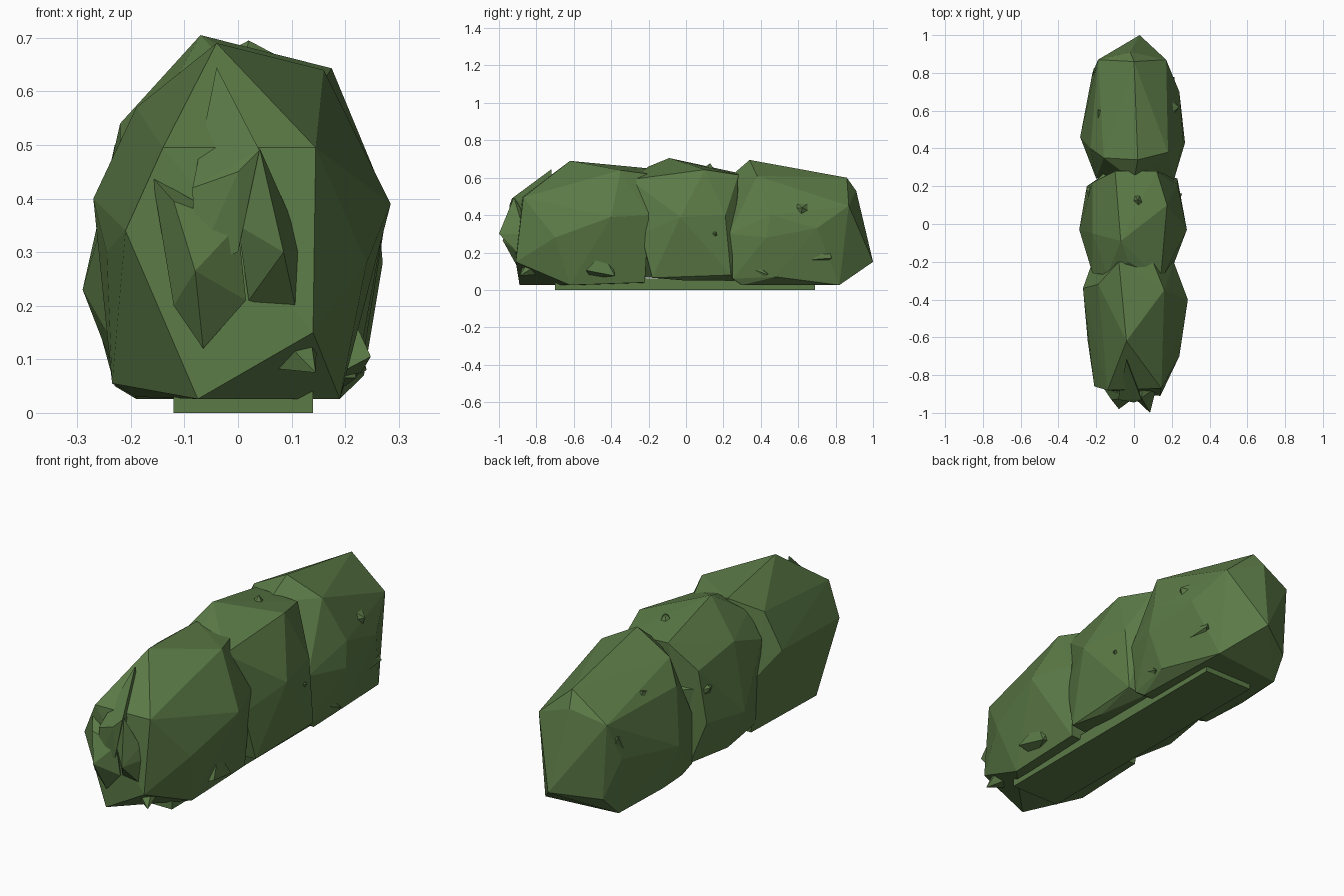
import bpy
import bmesh
import math
import random
from mathutils import Vector

random.seed(7)

leaf = bpy.data.materials.new("hedge green")
leaf.diffuse_color = (0.105, 0.195, 0.062, 1)


def make_object(name, bm):
    bmesh.ops.recalc_face_normals(bm, faces=bm.faces)
    mesh = bpy.data.meshes.new(name)
    bm.to_mesh(mesh)
    bm.free()
    mesh.materials.append(leaf)
    obj = bpy.data.objects.new(name, mesh)
    bpy.context.collection.objects.link(obj)
    return obj


def hull(name, points):
    """Faceted lump: the convex wrap of a few corner points."""
    bm = bmesh.new()
    for p in points:
        bm.verts.new(p)
    result = bmesh.ops.convex_hull(bm, input=bm.verts[:])
    loose = {g for g in result["geom_interior"] + result["geom_unused"]
             if isinstance(g, bmesh.types.BMVert)}
    bmesh.ops.delete(bm, geom=list(loose), context='VERTS')
    return make_object(name, bm)


# Three overlapping lumps of foliage
hull("front_bush", [
    (-0.04, -0.62, 0.69), (0.145, -0.87, 0.495), (0.14, -0.91, 0.15),
    (0.16, -0.35, 0.64), (0.285, -0.4, 0.39), (0.24, -0.7, 0.28),
    (0.19, -0.62, 0.026), (0.19, -0.22, 0.04), (0.21, -0.2, 0.4),
    (0.1, -0.2, 0.62), (-0.08, -0.2, 0.65), (-0.14, -0.88, 0.495),
    (-0.21, -0.86, 0.34), (-0.235, -0.65, 0.055), (-0.075, -0.89, 0.026),
    (-0.27, -0.34, 0.4), (-0.245, -0.62, 0.3), (-0.22, -0.2, 0.3),
    (-0.19, -0.22, 0.03), (-0.19, -0.32, 0.57)])
hull("middle_bush", [
    (-0.07, -0.09, 0.705), (0.175, 0.1, 0.643), (0.12, 0.28, 0.615),
    (-0.1, 0.28, 0.625), (0.14, -0.3, 0.59), (-0.03, -0.2, 0.66),
    (0.28, -0.03, 0.39), (0.22, -0.18, 0.065), (0.23, 0.24, 0.08),
    (0.23, 0.21, 0.4), (0.2, -0.24, 0.3), (-0.29, -0.03, 0.23),
    (-0.22, 0.22, 0.5), (-0.25, 0.2, 0.25), (-0.22, -0.26, 0.47),
    (-0.2, -0.24, 0.07), (-0.19, 0.24, 0.06), (0.16, 0.26, 0.05),
    (-0.22, 0.0, 0.05), (-0.22, -0.05, 0.54), (0.2, 0.0, 0.05),
    (-0.14, -0.27, 0.58)])
hull("back_bush", [
    (0.02, 0.34, 0.695), (0.18, 0.38, 0.61), (0.17, 0.87, 0.45),
    (0.0, 0.86, 0.6), (0.26, 0.45, 0.4), (0.27, 0.43, 0.28),
    (0.24, 0.7, 0.33), (0.03, 1.0, 0.15), (-0.02, 0.91, 0.53),
    (-0.19, 0.87, 0.48), (-0.22, 0.8, 0.3), (-0.285, 0.46, 0.25),
    (-0.23, 0.4, 0.5), (-0.16, 0.35, 0.6), (-0.2, 0.24, 0.3),
    (0.21, 0.23, 0.3), (0.2, 0.25, 0.06), (-0.2, 0.24, 0.06),
    (0.17, 0.82, 0.026), (-0.19, 0.78, 0.026), (-0.19, 0.3, 0.026),
    (0.19, 0.3, 0.026), (-0.23, 0.5, 0.05), (0.235, 0.48, 0.07),
    (-0.17, 0.87, 0.12), (0.0, 0.23, 0.6)])

# Large leaf ridges on the front end
hull("front_ridge_right", [
    (0.04, -0.92, 0.495), (0.1, -0.88, 0.36), (0.115, -0.88, 0.3),
    (0.11, -0.89, 0.185), (0.02, -0.9, 0.21), (0.0, -0.92, 0.35),
    (0.085, -1.0, 0.3), (0.05, -0.8, 0.3)])
hull("front_ridge_left", [
    (-0.16, -0.87, 0.44), (-0.12, -0.91, 0.2), (-0.065, -0.9, 0.12),
    (0.015, -0.91, 0.21), (0.0, -0.92, 0.35), (-0.08, -0.98, 0.265),
    (-0.12, -0.93, 0.395), (-0.06, -0.8, 0.3)])
hull("front_crest", [
    (-0.04, -0.72, 0.645), (-0.085, -0.93, 0.42), (0.04, -0.93, 0.49),
    (0.0, -0.945, 0.45), (-0.08, -0.93, 0.27), (0.0, -0.93, 0.3),
    (-0.02, -0.7, 0.4)])


# Small broad leaf clumps breaking the surface
def tuft(name, base, tip, radius):
    base, tip = Vector(base), Vector(tip)
    axis = (tip - base).normalized()
    side = axis.orthogonal().normalized()
    up = axis.cross(side)
    bm = bmesh.new()
    ring = []
    for k in range(5):
        t = k * math.tau / 5 + random.uniform(-0.4, 0.4)
        r = radius * random.uniform(0.7, 1.2)
        p = base + side * math.cos(t) * r + up * math.sin(t) * r
        ring.append(bm.verts.new((p.x, p.y, max(p.z, 0.03))))
    top = bm.verts.new(tip)
    for k in range(5):
        bm.faces.new((ring[k], ring[(k + 1) % 5], top))
    bm.faces.new(ring)
    make_object(name, bm)


TUFTS = [((0.08, -0.8, 0.13), (0.145, -0.89, 0.075), 0.09),
         ((0.17, -0.46, 0.13), (0.23, -0.38, 0.075), 0.1),
         ((0.16, 0.36, 0.12), (0.24, 0.44, 0.08), 0.1),
         ((0.16, 0.12, 0.3), (0.255, 0.16, 0.3), 0.12),
         ((0.15, 0.62, 0.42), (0.24, 0.62, 0.44), 0.13),
         ((0.15, 0.7, 0.2), (0.215, 0.78, 0.17), 0.1),
         ((0.02, 0.12, 0.6), (0.02, 0.13, 0.677), 0.08),
         ((-0.12, -0.2, 0.46), (-0.16, -0.285, 0.54), 0.11),
         ((-0.16, 0.16, 0.38), (-0.255, 0.18, 0.41), 0.14),
         ((-0.12, 0.55, 0.45), (-0.19, 0.6, 0.54), 0.15),
         ((-0.15, 0.78, 0.35), (-0.215, 0.82, 0.41), 0.12)]
for i, (base, tip, radius) in enumerate(TUFTS):
    tuft(f"leaf_clump_{i + 1}", base, tip, radius)

# Low base slab under the hedge
bm = bmesh.new()
bmesh.ops.create_cube(bm, size=1)
for v in bm.verts:
    v.co = (0.01 + v.co.x * 0.26, -0.005 + v.co.y * 1.39, 0.03 + v.co.z * 0.06)
make_object("base_slab", bm)
